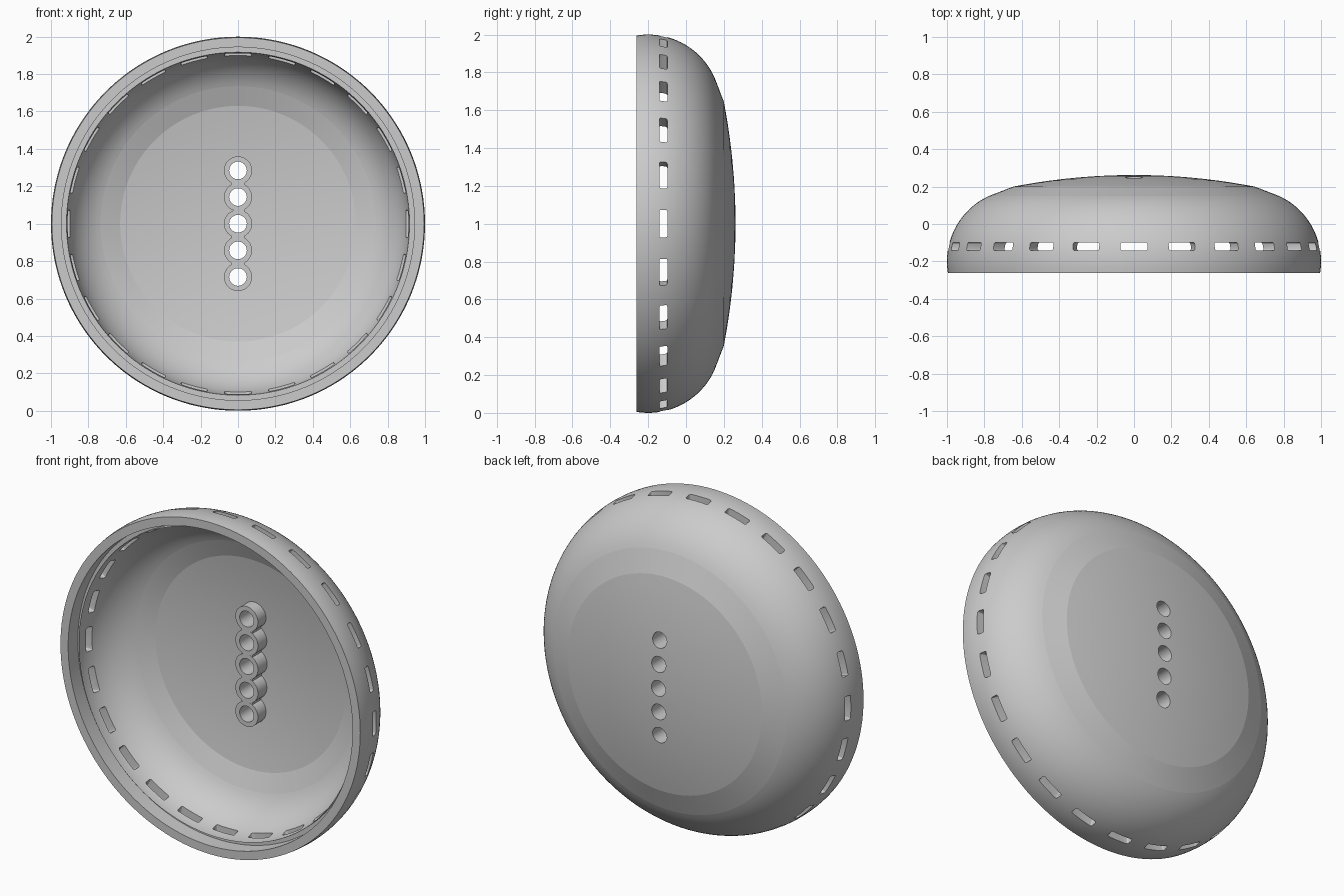
import bpy, bmesh, math
from mathutils import Matrix, Vector

if "Cube" in bpy.data.objects:
    bpy.data.objects.remove(bpy.data.objects["Cube"])

SEG = 144
C = Vector((0, 0, 1))          # centre of the dish, axis along y


def arc(cr, cy, rad, a0, a1, n):
    return [(cr + rad * math.cos(math.radians(a0 + (a1 - a0) * i / n)),
             cy + rad * math.sin(math.radians(a0 + (a1 - a0) * i / n))) for i in range(n + 1)]


def dome(r_edge, y_edge, y_mid, n):
    return [(r_edge * (1 - i / n), y_mid + (y_edge - y_mid) * (1 - i / n) ** 2) for i in range(n + 1)]


def make(name, bm):
    bmesh.ops.recalc_face_normals(bm, faces=bm.faces)
    me = bpy.data.meshes.new(name)
    bm.to_mesh(me)
    bm.free()
    ob = bpy.data.objects.new(name, me)
    bpy.context.collection.objects.link(ob)
    return ob


def cylinder(bm, z, r, y0, y1, seg=40):
    m = Matrix.Translation((0, (y0 + y1) / 2, z)) @ Matrix.Rotation(math.pi / 2, 4, 'X')
    bmesh.ops.create_cone(bm, cap_ends=True, segments=seg, radius1=r, radius2=r,
                          depth=y1 - y0, matrix=m)


# Dish shell: (radius, y) profile from outer centre to rim to inner centre
outer = [(0.995, -0.262)] + arc(0.615, -0.2, 0.385, -5, 65.4, 20) + dome(0.645, 0.2, 0.262, 10)
inner = [(0.944, -0.262), (0.944, -0.17), (0.917, -0.17)] \
    + arc(0.615, -0.2, 0.302, 0, 66.5, 18) + dome(0.63, 0.118, 0.17, 10)
profile = outer[::-1] + inner
bm = bmesh.new()
rings = []
for r, y in profile:
    if r < 1e-6:
        rings.append([bm.verts.new((0, y, 1))])
    else:
        rings.append([bm.verts.new((r * math.cos(2 * math.pi * k / SEG), y,
                                    1 + r * math.sin(2 * math.pi * k / SEG))) for k in range(SEG)])
for a, b in zip(rings, rings[1:]):
    for k in range(SEG):
        j = (k + 1) % SEG
        if len(a) == 1:
            bm.faces.new((a[0], b[k], b[j]))
        elif len(b) == 1:
            bm.faces.new((a[k], b[0], a[j]))
        else:
            bm.faces.new((a[k], b[k], b[j], a[j]))
shell = make("dish_shell", bm)

helpers = []


def boolean(ob, op):
    mod = shell.modifiers.new(ob.name, 'BOOLEAN')
    mod.operation = op
    mod.solver = 'EXACT'
    mod.object = ob
    ob.hide_render = True
    helpers.append(ob)


# Row of five bosses with a narrow web between them
HOLES = [1.0 + 0.1425 * i for i in range(-2, 3)]
for z in HOLES:
    bm = bmesh.new()
    cylinder(bm, z, 0.075, 0.082, 0.2)
    boolean(make("boss", bm), 'UNION')
bm = bmesh.new()
bmesh.ops.create_cube(bm, size=1, matrix=Matrix.Translation((0, 0.1405, 1))
                      @ Matrix.Diagonal((0.075, 0.115, 0.57, 1)))
boolean(make("boss_web", bm), 'UNION')

# Through holes in the bosses
bm = bmesh.new()
for z in HOLES:
    cylinder(bm, z, 0.047, -0.1, 0.4)
boolean(make("hole_cutter", bm), 'DIFFERENCE')

# Ring of 24 rounded vent slots
bm = bmesh.new()
hw, hh, cr = 0.0725, 0.021, 0.009
outline = []
for sx, sy, a0 in ((1, 1, 0), (-1, 1, 90), (-1, -1, 180), (1, -1, 270)):
    for i in range(4):
        a = math.radians(a0 + 30 * i)
        outline.append((sx * (hw - cr) + cr * math.cos(a), sy * (hh - cr) + cr * math.sin(a)))
for k in range(24):
    rot = Matrix.Translation(C) @ Matrix.Rotation(2 * math.pi * k / 24, 4, 'Y')
    lo = [bm.verts.new(rot @ Vector((x, y - 0.12, 0.8))) for x, y in outline]
    hi = [bm.verts.new(rot @ Vector((x, y - 0.12, 1.1))) for x, y in outline]
    bm.faces.new(lo)
    bm.faces.new(hi)
    for i in range(len(lo)):
        j = (i + 1) % len(lo)
        bm.faces.new((lo[i], lo[j], hi[j], hi[i]))
boolean(make("slot_cutter", bm), 'DIFFERENCE')

# Apply the booleans and drop the helpers
dg = bpy.context.evaluated_depsgraph_get()
shell.data = bpy.data.meshes.new_from_object(shell.evaluated_get(dg))
shell.modifiers.clear()
for h in helpers:
    bpy.data.objects.remove(h)

# Smooth shading, with crisp borders on the bevel bands
bpy.ops.object.select_all(action='DESELECT')
shell.select_set(True)
bpy.context.view_layer.objects.active = shell
bpy.ops.object.shade_smooth_by_angle(angle=math.radians(28))
creases = [outer[21], outer[22], inner[21], inner[22]]
for e in shell.data.edges:
    ps = [shell.data.vertices[i].co for i in e.vertices]
    for r, y in creases:
        if all(abs(math.hypot(p.x, p.z - 1) - r) < 1e-3 and abs(p.y - y) < 1e-3 for p in ps):
            e.use_edge_sharp = True
